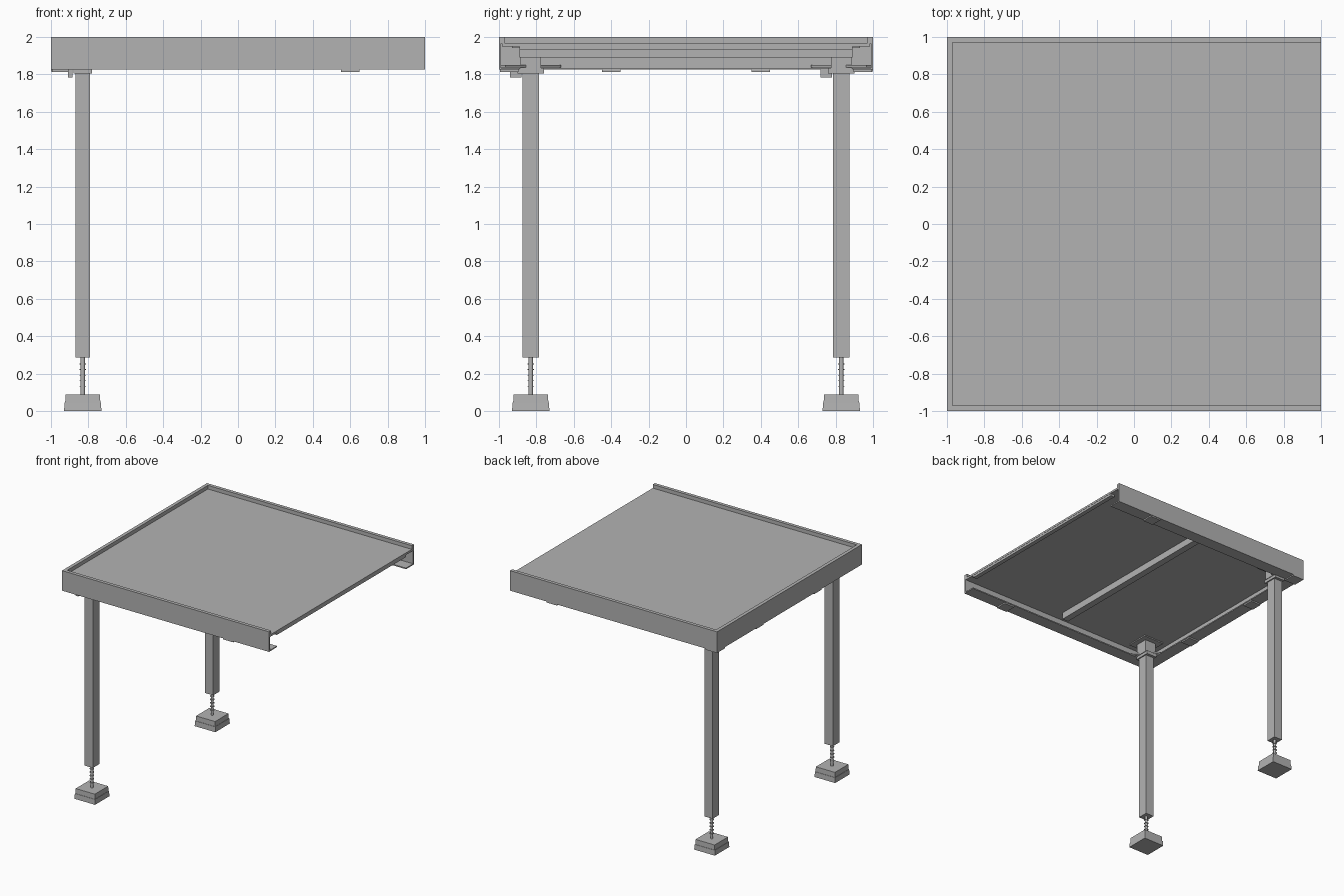
import bpy, bmesh, math
from mathutils import Matrix, Vector

old = bpy.data.objects.get("Cube")
if old:
    bpy.data.objects.remove(old, do_unlink=True)

grey = bpy.data.materials.new("light_grey")
grey.use_nodes = True
COLOUR = (0.45, 0.45, 0.45, 1)
grey.diffuse_color = COLOUR
grey.node_tree.nodes["Principled BSDF"].inputs["Base Color"].default_value = COLOUR


def finish(name, bm):
    bmesh.ops.recalc_face_normals(bm, faces=bm.faces)
    mesh = bpy.data.meshes.new(name)
    bm.to_mesh(mesh)
    bm.free()
    mesh.materials.append(grey)
    obj = bpy.data.objects.new(name, mesh)
    bpy.context.collection.objects.link(obj)
    return obj


def box(name, x, y, z, turn=0, taper=1):
    """Box from (min, max) ranges, turned about its own centre."""
    ranges = (x, y, z)
    centre = Vector([(a + b) / 2 for a, b in ranges])
    size = [b - a for a, b in ranges]
    bm = bmesh.new()
    bmesh.ops.create_cube(bm, size=1)
    for v in bm.verts:
        if v.co.z > 0:
            v.co.x *= taper
            v.co.y *= taper
    bm.transform(Matrix.Translation(centre) @ Matrix.Rotation(turn, 4, "Z")
                 @ Matrix.Diagonal((*size, 1)))
    return finish(name, bm)


def around(name, cx, cy, half, z, **kw):
    return box(name, (cx - half, cx + half), (cy - half, cy + half), z, **kw)


def rod(name, cx, cy, radius, z, sides=16):
    bm = bmesh.new()
    bmesh.ops.create_cone(bm, cap_ends=True, segments=sides, radius1=radius,
                          radius2=radius, depth=z[1] - z[0])
    bm.transform(Matrix.Translation((cx, cy, sum(z) / 2)))
    obj = finish(name, bm)
    for p in obj.data.polygons:
        p.use_smooth = abs(p.normal.z) < 0.5
    return obj


# Edge rail: lipped channel profile (inset, height) mitred around three sides
profile = [(0, 1.825), (0, 2), (0.03, 2), (0.03, 1.965),
           (0.012, 1.965), (0.012, 1.835), (0.11, 1.835), (0.11, 1.825)]
bm = bmesh.new()
loops = []
for d, z in profile:
    e = 1 - d
    loops.append([bm.verts.new((x, y, z))
                  for x, y in ((1, -e), (-e, -e), (-e, e), (1, e))])
for a, b in zip(loops, loops[1:] + loops[:1]):
    for i in range(3):
        bm.faces.new((a[i], a[i + 1], b[i + 1], b[i]))
for end in (0, 3):
    bm.faces.new([loop[end] for loop in loops])
finish("edge_rail", bm)

# Deck panel and the beams below it
box("deck_panel", (-0.985, 1), (-0.985, 0.985), (1.95, 1.968))
box("open_edge_beam", (0.96, 0.998), (-0.89, 0.89), (1.93, 1.96))
box("middle_beam", (-0.03, 0.03), (-0.89, 0.89), (1.89, 1.955))

# Pads under the rails
for side in (-1, 1):
    y = side * 0.945
    box("long_rail_pad", (0.55, 0.65), (y - 0.05, y + 0.05), (1.813, 1.827))
    box("short_rail_pad", (-0.995, -0.895),
        (side * 0.4 - 0.05, side * 0.4 + 0.05), (1.813, 1.827))
box("corner_pad", (-1, -0.89), (0.89, 1), (1.815, 1.826))

# Legs with their brackets, screws and feet
LEG_X = -0.83
for side, label in ((-1, "front"), (1, "back")):
    y = side * 0.83
    around(label + "_mount_plate", LEG_X, y, 0.1, (1.94, 1.952))
    around(label + "_leg_head", LEG_X, y, 0.055, (1.83, 1.945))
    box(label + "_leg_collar", (LEG_X - 0.05, LEG_X + 0.05),
        (y - 0.07, y + 0.07), (1.805, 1.835))
    box(label + "_corner_brace", (LEG_X - 0.21, LEG_X + 0.21),
        (y - 0.02, y + 0.02), (1.837, 1.85), turn=side * math.pi / 4)
    box(label + "_latch_tab", (-0.91, -0.885), (y - 0.11, y - 0.05),
        (1.782, 1.825))
    box(label + "_leg", (LEG_X - 0.04, LEG_X + 0.04),
        (y - 0.045, y + 0.045), (0.285, 1.81))
    rod(label + "_screw", LEG_X, y, 0.012, (0.08, 0.29))
    for i in range(5):
        z = 0.13 + i * 0.03
        rod(label + "_screw_thread", LEG_X, y, 0.018, (z, z + 0.004))
    around(label + "_foot_base", LEG_X, y, 0.1, (0, 0.045), taper=0.97)
    around(label + "_foot_top", LEG_X, y, 0.094, (0.045, 0.088), taper=0.98)
